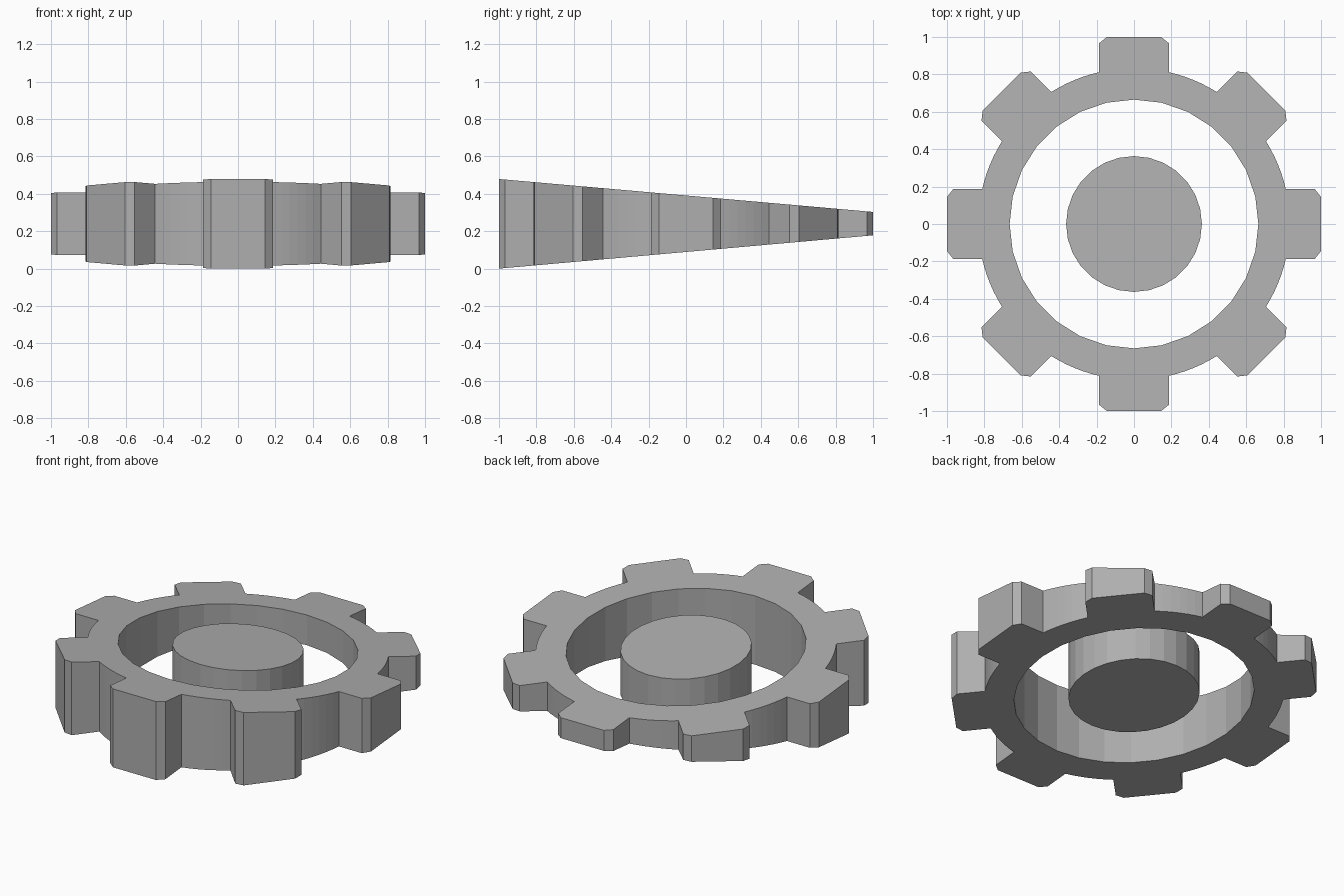
import bpy, bmesh
from math import sin, cos, pi, asin
from mathutils import Vector, Matrix

if "Cube" in bpy.data.objects:
    bpy.data.objects.remove(bpy.data.objects["Cube"])


def bottom(y):
    return 0.089 + 0.089 * y


def top(y):
    return 0.391 - 0.088 * y


def circle(radius, sides):
    return [(radius * sin(2 * pi * i / sides), radius * cos(2 * pi * i / sides))
            for i in range(sides)]


# Dark grey used on every part
grey = bpy.data.materials.new("dark_grey")
grey.diffuse_color = (0.43, 0.43, 0.43, 1)
grey.use_nodes = True
grey.node_tree.nodes["Principled BSDF"].inputs["Base Color"].default_value = grey.diffuse_color


def wedge_solid(name, loops):
    """Fill flat outlines, then extrude between the two sloping planes."""
    bm = bmesh.new()
    for loop in loops:
        vs = [bm.verts.new((x, y, 0)) for x, y in loop]
        for i, v in enumerate(vs):
            bm.edges.new((v, vs[(i + 1) % len(vs)]))
    bmesh.ops.triangle_fill(bm, use_beauty=True, use_dissolve=False, edges=bm.edges[:])
    ext = bmesh.ops.extrude_face_region(bm, geom=bm.faces[:], use_keep_orig=True)
    upper = {g for g in ext["geom"] if isinstance(g, bmesh.types.BMVert)}
    for v in bm.verts:
        v.co.z = top(v.co.y) if v in upper else bottom(v.co.y)
    bmesh.ops.recalc_face_normals(bm, faces=bm.faces[:])
    me = bpy.data.meshes.new(name)
    bm.to_mesh(me)
    bm.free()
    me.materials.append(grey)
    ob = bpy.data.objects.new(name, me)
    bpy.context.collection.objects.link(ob)
    return ob


# Toothed outline: one chamfered tooth and one root arc, repeated eight times
TEETH, ROOT, HALF, ARC = 8, 0.833, 0.186, 6
a = asin(HALF / ROOT)
step = 2 * pi / TEETH
unit = [(-HALF, 0.967), (-0.145, 1.0), (0.145, 1.0), (HALF, 0.967)]
for i in range(ARC + 1):
    t = a + (step - 2 * a) * i / ARC
    unit.append((ROOT * sin(t), ROOT * cos(t)))
outline = []
for k in range(TEETH):
    rot = Matrix.Rotation(-k * step, 2)
    outline += [tuple(rot @ Vector(p)) for p in unit]

# Gear ring with round opening, and the separate central hub
wedge_solid("gear_ring", [outline, circle(0.665, 28)])
wedge_solid("hub", [circle(0.363, 28)])
